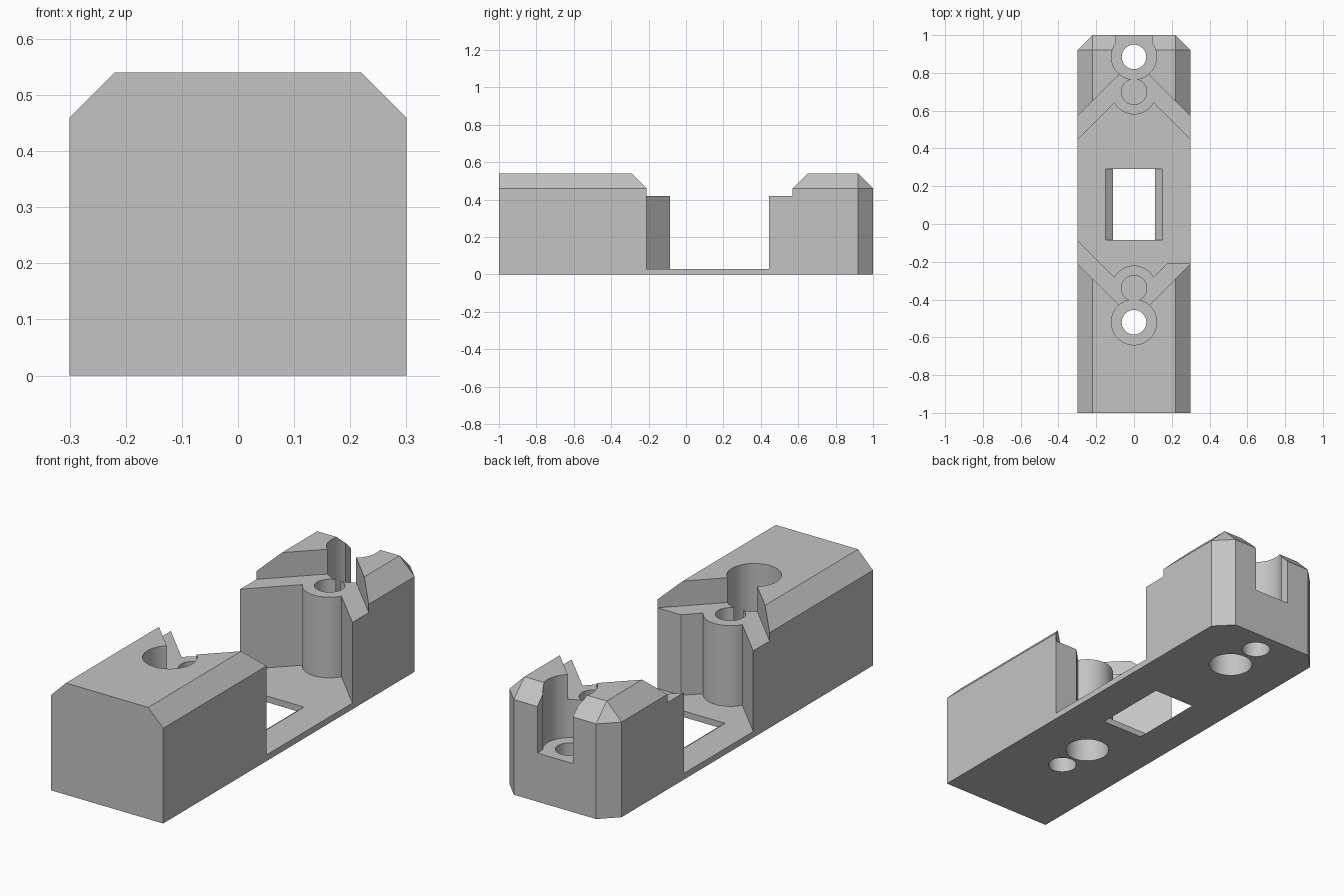
import bpy, bmesh, math

if "Cube" in bpy.data.objects:
    bpy.data.objects.remove(bpy.data.objects["Cube"])

SCREWS = (-0.52, 0.885)   # screw hole centres along y
PINS = (-0.34, 0.70)      # pin post centres along y
SHELF = 0.235             # screw head seat height
LEDGE = 0.42              # height of the V-shaped ledges
FLOOR = 0.03              # thin plate thickness

grey = bpy.data.materials.new("grey_plastic")
grey.diffuse_color = (0.55, 0.55, 0.55, 1)
grey.use_nodes = True
grey.node_tree.nodes["Principled BSDF"].inputs["Base Color"].default_value = grey.diffuse_color


def finish(name, bm):
    bmesh.ops.recalc_face_normals(bm, faces=bm.faces)
    mesh = bpy.data.meshes.new(name)
    bm.to_mesh(mesh)
    bm.free()
    ob = bpy.data.objects.new(name, mesh)
    bpy.context.collection.objects.link(ob)
    mesh.materials.append(grey)
    return ob


def prism(name, points, z0, z1, top_points=None):
    """Solid between an outline at z0 and a matching outline at z1."""
    bm = bmesh.new()
    low = [bm.verts.new((x, y, z0)) for x, y in points]
    high = [bm.verts.new((x, y, z1)) for x, y in (top_points or points)]
    bm.faces.new(low[::-1])
    bm.faces.new(high)
    n = len(low)
    for i in range(n):
        j = (i + 1) % n
        bm.faces.new((low[i], low[j], high[j], high[i]))
    return finish(name, bm)


def cylinder(name, y, r, z0, z1, n=64):
    ring = [(r * math.cos(2 * math.pi * i / n), y + r * math.sin(2 * math.pi * i / n))
            for i in range(n)]
    return prism(name, ring, z0, z1)


def rect(x, y0, y1):
    return [(-x, y0), (x, y0), (x, y1), (-x, y1)]


# Block with chamfered long edges and chamfered back end
bm = bmesh.new()
outline = [(-0.3, -1), (0.3, -1), (0.3, 0.92), (0.22, 1), (-0.22, 1), (-0.3, 0.92)]
for z in (0, 0.46):
    for x, y in outline:
        bm.verts.new((x, y, z))
for x, y in rect(0.22, -1, 0.92):
    bm.verts.new((x, y, 0.54))
bmesh.ops.convex_hull(bm, input=bm.verts)
bmesh.ops.dissolve_limit(bm, angle_limit=0.01, verts=bm.verts, edges=bm.edges)
body = finish("mounting_block", bm)

steps = []


def cut(ob):
    steps.append((ob, 'DIFFERENCE'))


# Central pocket, with one side of the front wall cut straight
cut(prism("pocket_cutter", [(0.4, 0.345), (0, 0.745), (-0.4, 0.345), (-0.4, 0.015),
                            (0, -0.385), (0.175, -0.21), (0.4, -0.21)], FLOOR, 0.8))

# Round pin posts standing in the pocket
for y in PINS:
    steps.append((cylinder("pin_post", y, 0.12, 0.01, 0.5), 'UNION'))

# V-shaped ledges
cut(prism("ledge_cutter", [(0.4, 0.47), (0, 0.87), (-0.4, 0.47), (-0.4, -0.11),
                           (0, -0.51), (0.4, -0.11)], LEDGE, 0.9))

# Screw seats, screw holes, pin holes and the wider sockets underneath
for ys, yp in zip(SCREWS, PINS):
    cut(cylinder("screw_seat_cutter", ys, 0.12, SHELF, 0.7))
    cut(cylinder("screw_hole_cutter", ys, 0.065, -0.1, 0.6))
    cut(cylinder("pin_hole_cutter", yp, 0.067, SHELF + 0.002, 0.65))
    cut(cylinder("socket_cutter", yp, 0.1, -0.12, 0.2))

# Notch opening the rear screw seat to the back
cut(prism("notch_cutter", rect(0.095, 0.93, 1.1), SHELF, 0.75))

# Window in the thin plate, with sloped sides
cut(prism("window_cutter", rect(0.07, -0.085, 0.29), -FLOOR, 2 * FLOOR,
          rect(0.19, -0.085, 0.29)))

for tool, operation in steps:
    mod = body.modifiers.new(tool.name, 'BOOLEAN')
    mod.object, mod.operation, mod.solver = tool, operation, 'EXACT'

# Bake the cuts and remove the tools
graph = bpy.context.evaluated_depsgraph_get()
mesh = bpy.data.meshes.new_from_object(body.evaluated_get(graph))
body.modifiers.clear()
body.data = mesh
mesh.materials.clear()
mesh.materials.append(grey)
for tool, _ in steps:
    bpy.data.objects.remove(tool)

# Smooth round walls, sharp edges elsewhere
bpy.context.view_layer.objects.active = body
body.select_set(True)
bpy.ops.object.shade_smooth_by_angle(angle=math.radians(30))
